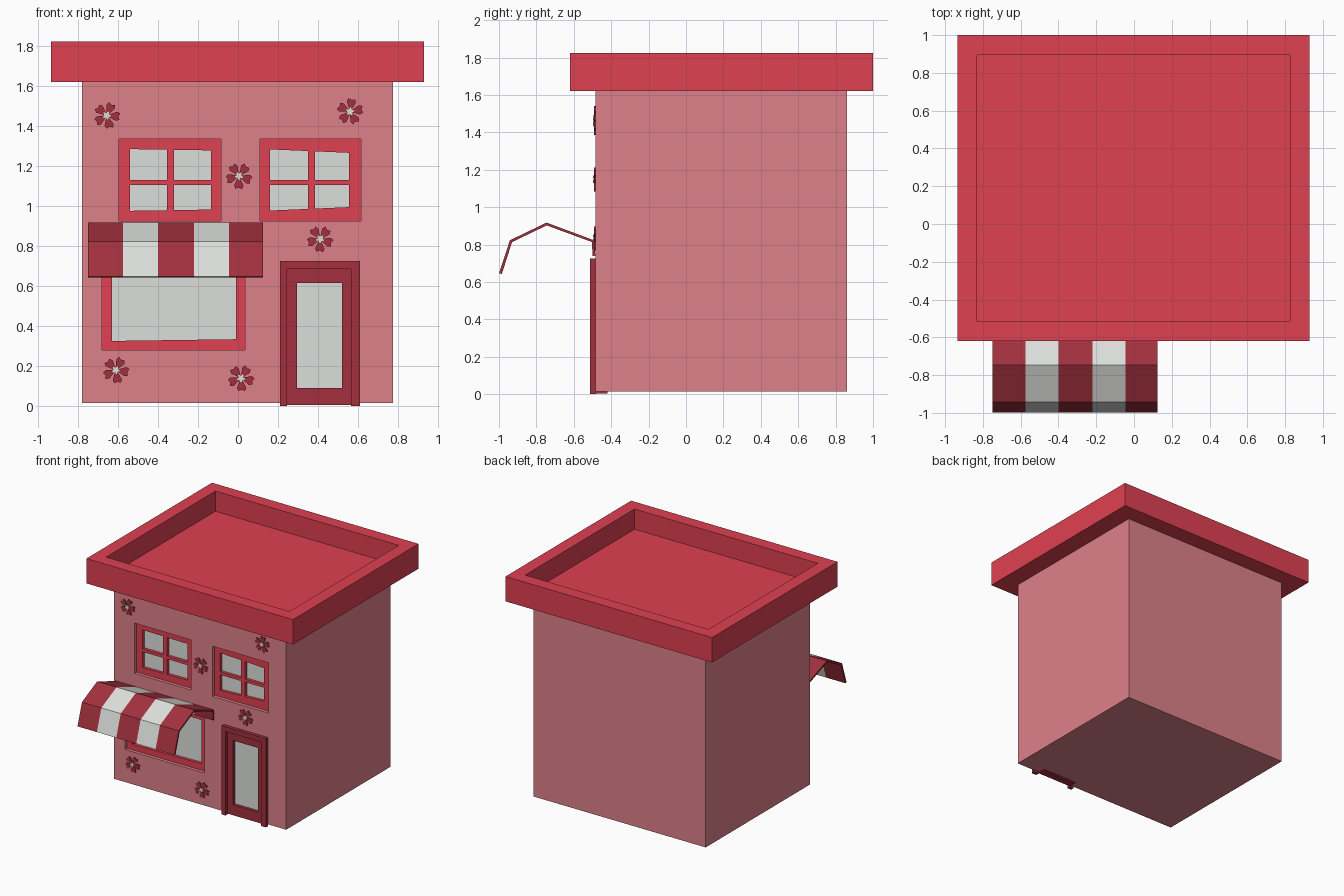
import bpy, bmesh, math
from mathutils import Matrix

if "Cube" in bpy.data.objects:
    bpy.data.objects.remove(bpy.data.objects["Cube"])


def material(name, rgb):
    m = bpy.data.materials.new(name)
    m.use_nodes = True
    m.diffuse_color = (*rgb, 1)
    m.node_tree.nodes["Principled BSDF"].inputs["Base Color"].default_value = (*rgb, 1)
    return m


PINK = material("dusty_pink", (0.73, 0.22, 0.255))
RED = material("bright_red", (0.74, 0.052, 0.085))
DARK = material("dark_red", (0.36, 0.03, 0.047))
WHITE = material("pale_grey", (0.72, 0.74, 0.71))


def finish(bm, name, *mats):
    bmesh.ops.recalc_face_normals(bm, faces=bm.faces[:])
    mesh = bpy.data.meshes.new(name)
    bm.to_mesh(mesh)
    bm.free()
    for m in mats:
        mesh.materials.append(m)
    ob = bpy.data.objects.new(name, mesh)
    bpy.context.collection.objects.link(ob)
    return ob


def box_mesh(x, y, z):
    bm = bmesh.new()
    mid = [(a + b) / 2 for a, b in (x, y, z)]
    size = [b - a for a, b in (x, y, z)]
    bmesh.ops.create_cube(bm, size=1, matrix=Matrix.Translation(mid) @ Matrix.Diagonal((*size, 1)))
    return bm


def box(name, x, y, z, mat):
    return finish(box_mesh(x, y, z), name, mat)


def thicken(bm, faces, depth):
    """Extrude faces backwards into closed plates."""
    out = bmesh.ops.extrude_face_region(bm, geom=faces)["geom"]
    verts = [v for v in out if isinstance(v, bmesh.types.BMVert)]
    bmesh.ops.translate(bm, verts=verts, vec=(0, depth, 0))


def frame(name, xs, zs, y, depth, mat, taper=0, holes=None):
    """Plate on a grid with openings; openings get lower towards +x by taper."""
    holes = holes or (lambda i, j: i % 2 and j % 2)
    bm = bmesh.new()

    def vert(i, j):
        lean = taper * (xs[i] - xs[0]) / (xs[-1] - xs[0])
        sign = 1 if j == 1 else -1 if j == len(zs) - 2 else 0
        return bm.verts.new((xs[i], y, zs[j] + sign * lean))

    v = [[vert(i, j) for j in range(len(zs))] for i in range(len(xs))]
    faces = [bm.faces.new((v[i][j], v[i + 1][j], v[i + 1][j + 1], v[i][j + 1]))
             for i in range(len(xs) - 1) for j in range(len(zs) - 1) if not holes(i, j)]
    thicken(bm, faces, depth)
    return finish(bm, name, mat)


# Walls, with shallow recesses cut for the windows and door
WALL = -0.485
walls = box("walls", (-0.78, 0.775), (WALL, 0.86), (0.015, 1.63), PINK)
window_rows = [0.925, 0.975, 1.105, 1.13, 1.285, 1.335]
windows = [
    ("upper_right_window", [-0.595, -0.54, -0.355, -0.32, -0.135, -0.085], window_rows, 0.008),
    ("upper_left_window", [0.11, 0.16, 0.35, 0.385, 0.555, 0.615], window_rows, 0.022),
    ("shop_window", [-0.68, -0.63, -0.01, 0.035], [0.28, 0.325, 0.70, 0.75], 0.01),
]
recesses = [((xs[0], xs[-1]), (zs[0], zs[-1])) for _, xs, zs, _ in windows]
recesses.append(((0.245, 0.565), (-0.1, 0.685)))
cutters = []
for x, z in recesses:
    cutter = box("recess_cutter", x, (-0.6, -0.42), z, PINK)
    cutter.hide_render = True
    mod = walls.modifiers.new("recess", "BOOLEAN")
    mod.operation, mod.solver, mod.object = "DIFFERENCE", "EXACT", cutter
    cutters.append(cutter)
bpy.context.view_layer.update()
cut = bpy.data.meshes.new_from_object(walls.evaluated_get(bpy.context.evaluated_depsgraph_get()))
walls.modifiers.clear()
walls.data = cut
for cutter in cutters:
    bpy.data.objects.remove(cutter)

# Window frames and glass
for name, xs, zs, taper in windows:
    frame(name + "_frame", xs, zs, -0.458, 0.038, RED, taper)
    box(name + "_glass", (xs[0] + 0.01, xs[-1] - 0.01), (-0.435, -0.425),
        (zs[0] + 0.01, zs[-1] - 0.01), WHITE)

# Door
frame("door_frame", [0.21, 0.245, 0.565, 0.61], [0, 0.685, 0.725], -0.512, 0.03, DARK,
      holes=lambda i, j: i == 1 and j == 0)
frame("door_panel", [0.245, 0.295, 0.52, 0.565], [0.005, 0.09, 0.615, 0.685], -0.485, 0.065, DARK)
box("door_glass", (0.27, 0.55), (-0.46, -0.44), (0.05, 0.65), WHITE)

# Roof slab with sunken top
bm = box_mesh((-0.935, 0.93), (-0.62, 1.0), (1.62, 1.823))
top = max(bm.faces, key=lambda f: f.calc_center_median().z)
bmesh.ops.inset_region(bm, faces=[top], thickness=0.148)
floor = bmesh.ops.extrude_face_region(bm, geom=[top])["geom"]
bmesh.ops.translate(bm, verts=[v for v in floor if isinstance(v, bmesh.types.BMVert)], vec=(0, 0, -0.165))
if top.is_valid:
    bmesh.ops.delete(bm, geom=[top], context="FACES_ONLY")
finish(bm, "roof", RED)

# Striped awning
profile = [(-0.992, 0.645), (-0.936, 0.818), (-0.745, 0.91), (-0.497, 0.818), (-0.492, 0.74)]
stripes = [-0.75, -0.575, -0.4, -0.22, -0.045, 0.125]
bm = bmesh.new()
for s in range(len(stripes) - 1):
    for (y0, z0), (y1, z1) in zip(profile, profile[1:]):
        f = bm.faces.new([bm.verts.new(c) for c in (
            (stripes[s], y0, z0), (stripes[s + 1], y0, z0),
            (stripes[s + 1], y1, z1), (stripes[s], y1, z1))])
        f.material_index = s % 2
bmesh.ops.remove_doubles(bm, verts=bm.verts[:], dist=0.0001)
awning = finish(bm, "awning", DARK, WHITE)
sheet = awning.modifiers.new("thickness", "SOLIDIFY")
sheet.thickness, sheet.offset = 0.015, 0

# Wall flowers: five notched petals and a pale centre
petal = [(0.012, -0.5), (0.052, -0.45), (0.066, -0.25), (0.058, 0),
         (0.068, 0.25), (0.054, 0.45), (0.012, 0.5)]
flowers = [(-0.655, 1.452, -5), (0.56, 1.472, 10), (0.005, 1.15, -20),
           (0.41, 0.835, -20), (-0.61, 0.18, -10), (0.015, 0.14, -15)]
for n, (cx, cz, turn) in enumerate(flowers):
    bm = bmesh.new()

    def outline(points, y):
        return bm.faces.new([bm.verts.new((cx + r * math.cos(a), y, cz + r * math.sin(a)))
                             for r, a in points])

    start = math.radians(turn)
    petals = [outline([(r, start + a + k * math.tau / 5) for r, a in petal], WALL - 0.008)
              for k in range(5)]
    thicken(bm, petals, 0.009)
    red_faces = len(bm.faces)
    centre = outline([(0.014 + 0.008 * (k % 2), start + (k + 1) * math.tau / 10) for k in range(10)],
                     WALL - 0.011)
    thicken(bm, [centre], 0.01)
    bm.faces.ensure_lookup_table()
    for f in bm.faces[red_faces:]:
        f.material_index = 1
    finish(bm, f"flower_{n + 1}", DARK, WHITE)
